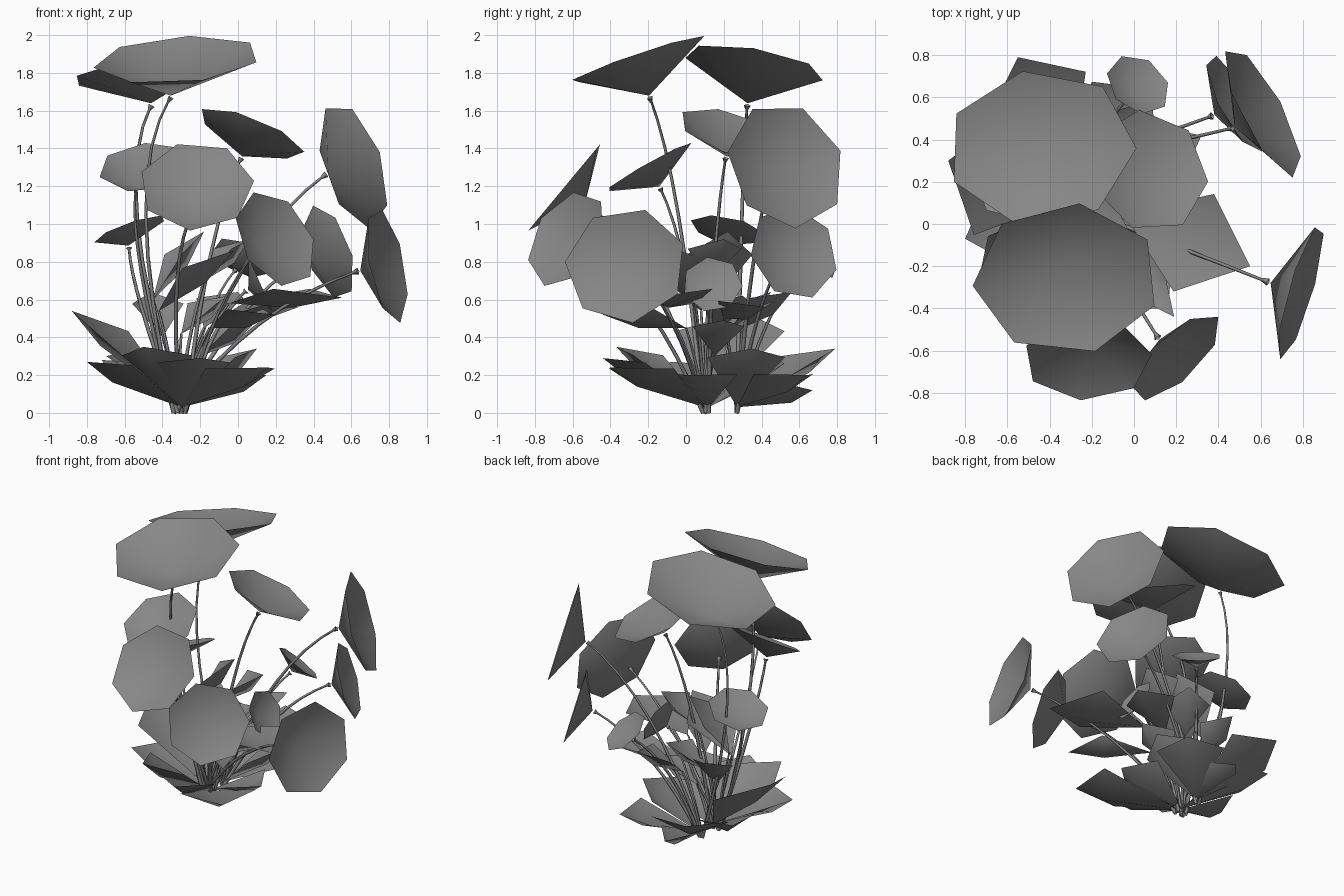
import bpy, bmesh, math
from mathutils import Vector as V

if "Cube" in bpy.data.objects:
    bpy.data.objects.remove(bpy.data.objects["Cube"])

grey = bpy.data.materials.new("dark_grey")
grey.diffuse_color = (0.24, 0.24, 0.24, 1)
grey.use_nodes = True
grey.node_tree.nodes["Principled BSDF"].inputs["Base Color"].default_value = grey.diffuse_color

def make_object(name, bm, facing=None):
    # sheets are turned so that their normals look along "facing"
    bm.normal_update()
    if facing:
        for f in bm.faces:
            if f.normal.dot(facing) < 0:
                f.normal_flip()
    for f in bm.faces:
        f.smooth = True
    me = bpy.data.meshes.new(name)
    bm.to_mesh(me)
    bm.free()
    me.materials.append(grey)
    ob = bpy.data.objects.new(name, me)
    bpy.context.collection.objects.link(ob)
    return ob

def stem(name, base, ctrl, tip, r0=0.013, r1=0.007, flare=0.0):
    # thin tapered stalk along a quadratic curve, optionally flared at the end
    cu = bpy.data.curves.new(name, 'CURVE')
    cu.dimensions = '3D'
    cu.bevel_depth = 1.0
    cu.bevel_resolution = 0
    sp = cu.splines.new('POLY')
    ts = [k / 8 for k in range(8)] + [0.97, 1]
    sp.points.add(len(ts) - 1)
    for t, p in zip(ts, sp.points):
        q = base * (1 - t) ** 2 + ctrl * 2 * t * (1 - t) + tip * t * t
        p.co = (*q, 1)
        p.radius = flare if flare and t == 1 else r0 + (r1 - r0) * t
    cu.materials.append(grey)
    bpy.context.collection.objects.link(bpy.data.objects.new(name, cu))

def head(i, c, n, v, squash=1.0, shift=0.0, bulge=0.0):
    # seven-sided open dish on a stem
    c, n, v = V(c), V(n).normalized(), V(v)
    d = v - c
    r = d.length
    u = (d - n * d.dot(n)).normalized() * r
    w = n.cross(u) * squash
    apex = c - n * r * 0.45 + V((shift, 0, 0))
    bm = bmesh.new()
    rim = [bm.verts.new(c + u * math.cos(math.tau * k / 7) + w * math.sin(math.tau * k / 7)) for k in range(7)]
    a = bm.verts.new(apex)
    for k in range(7):
        bm.faces.new((rim[k], a, rim[(k + 1) % 7]))
    make_object("round_leaf_%d" % i, bm, n)
    base = V((-0.34 + 0.02 * (i % 4), 0.27 if apex.y > 0.3 else 0.09 + 0.015 * (i % 3), 0))
    ctrl = base.lerp(apex, 0.42)
    ctrl.z = apex.z * 0.75
    ctrl.x -= bulge
    stem("stem_%d" % i, base, ctrl, apex - n * 0.012, flare=0.018)

# centre, facing direction, one rim corner, squash, apex shift, stem bulge
HEADS = [
    ((-.32, -.26, 1.87), (-.07, -.34, 1), (-.76, -.28, 1.79), .85, -.05, .28),
    ((-.44, .36, 1.84), (-.2, .17, 1), (.01, .36, 1.94), .82, -.06, .3),
    ((-.22, -.64, 1.2), (0, -.77, .64), (-.51, -.58, 1.28), 1, 0, .12),
    ((.2, -.63, .92), (.63, -.66, .39), (.4, -.44, .92)),
    ((.79, -.32, .78), (1, -.29, .19), (.69, -.64, .8), .93),
    ((.61, .53, 1.31), (.85, .45, .28), (.75, .22, 1.38)),
    ((.48, .57, .85), (.85, .45, .28), (.6, .34, .83)),
    ((.07, .25, 1.48), (.4, .3, 1), (.35, .2, 1.38)),
    ((-.48, -.2, 1.3), (-.08, -.5, .88), (-.73, -.24, 1.23), 1, -.07, .16),
    ((-.57, .22, .97), (-.35, .2, 1), (-.76, .22, .9), 1, -.04, .14),
    ((.02, .66, .82), (.4, .5, .75), (-.13, .71, .86)),
    ((.12, .14, .68), (.9, 0, .4), (.12, .3, .67)),
]
for i, h in enumerate(HEADS):
    head(i, *h)

def leaf(name, base, tip, width, fold=0.1, at=0.62):
    # pointed leaf folded along its midrib
    base, tip = V(base), V(tip)
    d = tip - base
    side = d.cross(V((0, 0, 1))).normalized()
    up = side.cross(d).normalized()
    mid = base.lerp(tip, at) - up * fold * 0.4
    bm = bmesh.new()
    b, t, m = (bm.verts.new(p) for p in (base, tip, mid))
    for s in (-1, 1):
        w = bm.verts.new(base.lerp(tip, at) + side * s * width / 2 + up * fold * 0.6)
        bm.faces.new((b, m, w))
        bm.faces.new((m, t, w))
    make_object(name, bm, up)

# low rosette: foot y, tip, width
LOW = [
    (.12, (-.88, .3, .54), .6), (.1, (-.8, -.07, .27), .4),
    (.1, (.16, -.4, .24), .5), (.27, (.1, .35, .34), .42),
    (.27, (-.55, .79, .34), .52), (.27, (-.3, .67, .12), .24),
    (.1, (-.2, -.44, .29), .4), (.1, (-.5, -.37, .35), .4),
    (.27, (.08, .64, .2), .44), (.12, (-.72, .5, .28), .4),
    (.12, (.15, .05, .2), .4),
]
for i, (y, tip, w) in enumerate(LOW):
    leaf("low_leaf_%d" % i, (-.3, y, .03), tip, w, at=.7)

# upper pointed leaves on stalks: blade foot, tip, width
MID = [
    ((-.05, .05, .58), (.55, -.2, .61), .5), ((-.42, .08, .54), (-.02, -.04, .86), .44),
    ((-.45, .15, .6), (-.18, .22, .96), .36), ((-.1, .2, .5), (.32, .42, .56), .34),
    ((-.15, .0, .45), (.19, -.44, .52), .24), ((-.3, .15, .42), (-.05, .3, .62), .3),
    ((-.4, .2, .4), (-.46, .45, .64), .28), ((-.18, .3, .45), (.0, .56, .64), .3),
    ((-.2, .15, .3), (.1, .2, .49), .28), ((-.18, .12, .7), (.06, .2, .92), .3),
]
for i, (foot, tip, w) in enumerate(MID):
    leaf("upper_leaf_%d" % i, foot, tip, w, at=.56)
    f = V(foot)
    b = V((-.32, .27 if f.y > .17 else .1, 0))
    c = b.lerp(f, .4)
    c.z = f.z * .6
    stem("leaf_stalk_%d" % i, b, c, f, .011, .007)
